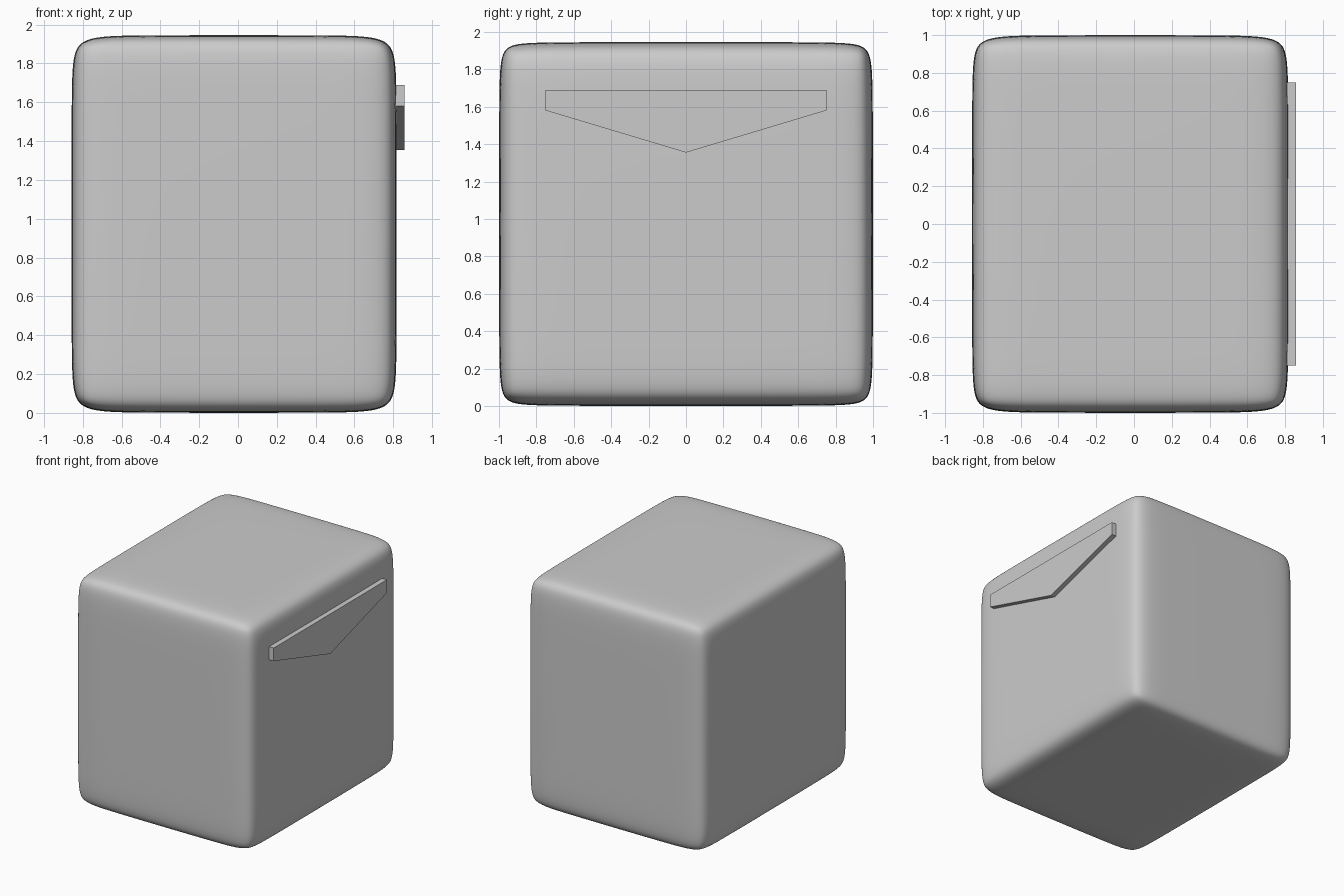
import bpy, bmesh
from mathutils import Vector

if "Cube" in bpy.data.objects:
    bpy.data.objects.remove(bpy.data.objects["Cube"])


def make_object(name, bm):
    bmesh.ops.recalc_face_normals(bm, faces=bm.faces)
    mesh = bpy.data.meshes.new(name)
    bm.to_mesh(mesh)
    bm.free()
    obj = bpy.data.objects.new(name, mesh)
    bpy.context.collection.objects.link(obj)
    return obj


# Body: cube cage with support loops, rounded by subdivision
centre = Vector((-0.02, 0, 0.973))
half = Vector((0.838, 1.0, 0.973))
loop_inset = Vector((0.30, 0.20, 0.22))
bulge = 0.006

bm = bmesh.new()
bmesh.ops.create_cube(bm, size=2)
bmesh.ops.subdivide_edges(bm, edges=bm.edges[:], cuts=2, use_grid_fill=True)
for v in bm.verts:
    outer = [abs(c) > 0.9 for c in v.co]
    pull = bulge * (sum(outer) - 1)
    for i in range(3):
        sign = 1 if v.co[i] > 0 else -1
        reach = half[i] - pull if outer[i] else half[i] - loop_inset[i]
        v.co[i] = centre[i] + sign * reach
body = make_object("body", bm)
for p in body.data.polygons:
    p.use_smooth = True
sub = body.modifiers.new("rounding", 'SUBSURF')
sub.levels = sub.render_levels = 4

# Flap plate: shallow pointed profile extruded out of the right side
profile = [(-0.75, 1.69), (-0.75, 1.58), (0, 1.355), (0.75, 1.58), (0.75, 1.69)]
bm = bmesh.new()
face = bm.faces.new([bm.verts.new((0.78, y, z)) for y, z in profile])
ext = bmesh.ops.extrude_face_region(bm, geom=[face], use_keep_orig=True)
for v in ext["geom"]:
    if isinstance(v, bmesh.types.BMVert):
        v.co.x = 0.857
make_object("flap_plate", bm)
